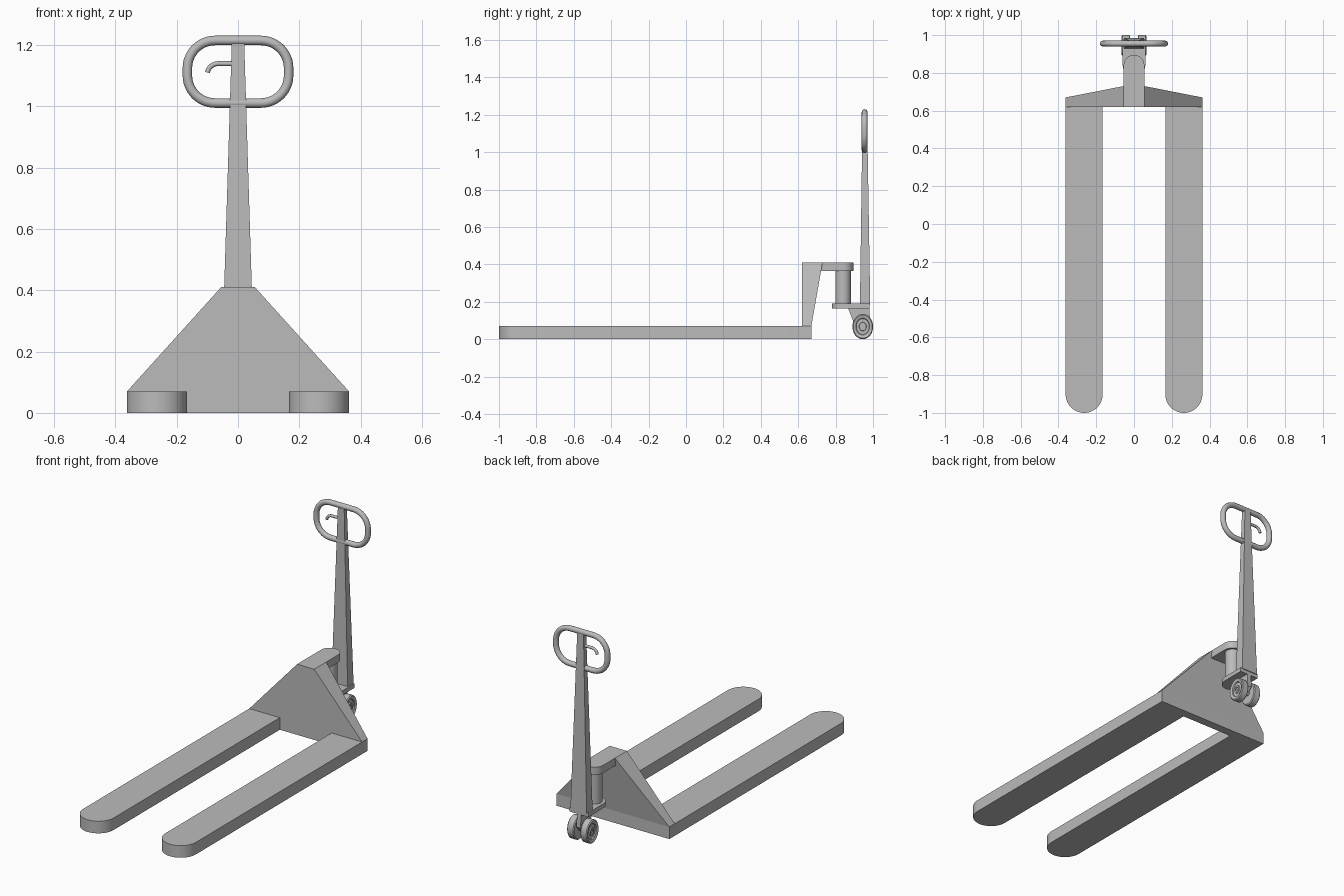
import bpy, bmesh, math
from mathutils import Vector

cube = bpy.data.objects.get("Cube")
if cube:
    bpy.data.objects.remove(cube)

grey = bpy.data.materials.new("plain_grey")
grey.use_nodes = True
grey.diffuse_color = (0.5, 0.5, 0.5, 1)
grey.node_tree.nodes["Principled BSDF"].inputs["Base Color"].default_value = (0.5, 0.5, 0.5, 1)


def finish(name, bm, smooth=True):
    bmesh.ops.recalc_face_normals(bm, faces=bm.faces)
    mesh = bpy.data.meshes.new(name)
    bm.to_mesh(mesh)
    bm.free()
    mesh.materials.append(grey)
    obj = bpy.data.objects.new(name, mesh)
    bpy.context.collection.objects.link(obj)
    if smooth:
        bpy.ops.object.select_all(action='DESELECT')
        obj.select_set(True)
        bpy.context.view_layer.objects.active = obj
        bpy.ops.object.shade_smooth_by_angle(angle=math.radians(35))
    return obj


def loft(name, bottom, top, smooth=True):
    """Join two matching outlines into a closed solid."""
    bm = bmesh.new()
    a = [bm.verts.new(p) for p in bottom]
    b = [bm.verts.new(p) for p in top]
    bm.faces.new(a)
    bm.faces.new(b)
    for i in range(len(a)):
        j = (i + 1) % len(a)
        bm.faces.new((a[i], a[j], b[j], b[i]))
    return finish(name, bm, smooth)


def rect(x, y0, y1, z):
    return [(-x, y0, z), (x, y0, z), (x, y1, z), (-x, y1, z)]


def arc(cx, cy, r, start, end, n=16):
    steps = [math.radians(start + (end - start) * i / n) for i in range(n + 1)]
    return [(cx + r * math.cos(t), cy + r * math.sin(t)) for t in steps]


def plate(name, outline, z0, z1):
    return loft(name, [(x, y, z0) for x, y in outline], [(x, y, z1) for x, y in outline])


def tube(name, points, radius, cyclic=False):
    """Sweep a round section along a path in the handle plane."""
    curve = bpy.data.curves.new(name, 'CURVE')
    curve.dimensions = '3D'
    curve.bevel_depth = radius
    curve.bevel_resolution = 4
    curve.use_fill_caps = True
    spline = curve.splines.new('POLY')
    spline.points.add(len(points) - 1)
    for p, (x, z) in zip(spline.points, points):
        p.co = (x, 0.955, z, 1)
    spline.use_cyclic_u = cyclic
    curve.materials.append(grey)
    obj = bpy.data.objects.new(name, curve)
    bpy.context.collection.objects.link(obj)


# Forks with rounded tips
for side, name in ((-1, "right_fork"), (1, "left_fork")):
    cx, r = side * 0.264, 0.098
    plate(name, arc(cx, -0.902, r, 180, 360, 24) + [(cx + r, 0.64), (cx - r, 0.64)], 0, 0.07)

# Sloping body between forks and pump
loft("body_base", rect(0.362, 0.62, 0.67, 0), rect(0.362, 0.62, 0.67, 0.07), False)
loft("body_wedge", rect(0.362, 0.62, 0.67, 0.07), rect(0.055, 0.62, 0.73, 0.41), False)

# Pump, its top arm and its lower plate
plate("top_arm", [(-0.055, 0.70), (0.055, 0.70)] + arc(0, 0.84, 0.055, 0, 180), 0.365, 0.41)
plate("pump_cylinder", arc(0, 0.84, 0.042, 0, 352.5, 47), 0.18, 0.37)
plate("lower_plate", arc(0, 0.84, 0.06, 180, 360) + [(0.06, 0.98), (-0.06, 0.98)], 0.165, 0.19)

# Steering bracket between the wheels
profile = [(0.865, 0.17), (0.98, 0.17), (0.985, 0.09), (0.945, 0.05), (0.9, 0.08)]
loft("wheel_bracket", [(-0.013, y, z) for y, z in profile],
     [(0.013, y, z) for y, z in profile], False)
axle = arc(0.945, 0.0675, 0.014, 0, 345, 23)
loft("axle", [(-0.055, y, z) for y, z in axle], [(0.055, y, z) for y, z in axle])


def wheel(name, side):
    """Turn a tyre with recessed hub on both faces."""
    section = [(0.02, 0.012), (0.06, 0.012), (0.06, 0.022), (0.054, 0.024), (0.054, 0.042),
               (0.06, 0.045), (0.065, 0.062), (0.060, 0.0675), (0.025, 0.0675),
               (0.02, 0.062)]
    bm = bmesh.new()
    n = 40
    rings = []
    for i in range(n):
        t = math.tau * i / n
        rings.append([bm.verts.new((side * x, 0.945 + 0.82 * r * math.cos(t),
                                    0.0675 + r * math.sin(t))) for x, r in section])
    for i in range(n):
        a, b = rings[i], rings[(i + 1) % n]
        for k in range(len(section)):
            m = (k + 1) % len(section)
            bm.faces.new((a[k], a[m], b[m], b[k]))
    finish(name, bm)


wheel("right_wheel", -1)
wheel("left_wheel", 1)

# Tapered handle shaft
loft("handle_shaft", rect(0.052, 0.93, 0.985, 0.185), rect(0.02, 0.944, 0.968, 1.215), False)

# Looped grip and release lever
loop = []
for sx, sz, start in ((1, 1, 0), (-1, 1, 90), (-1, -1, 180), (1, -1, 270)):
    loop += arc(sx * 0.075, 1.1125 + sz * 0.012, 0.09, start, start + 90, 12)
tube("grip_loop", loop, 0.0155, True)
tube("release_lever", [(0, 1.139)] + arc(-0.065, 1.104, 0.035, 90, 170, 10), 0.008)
